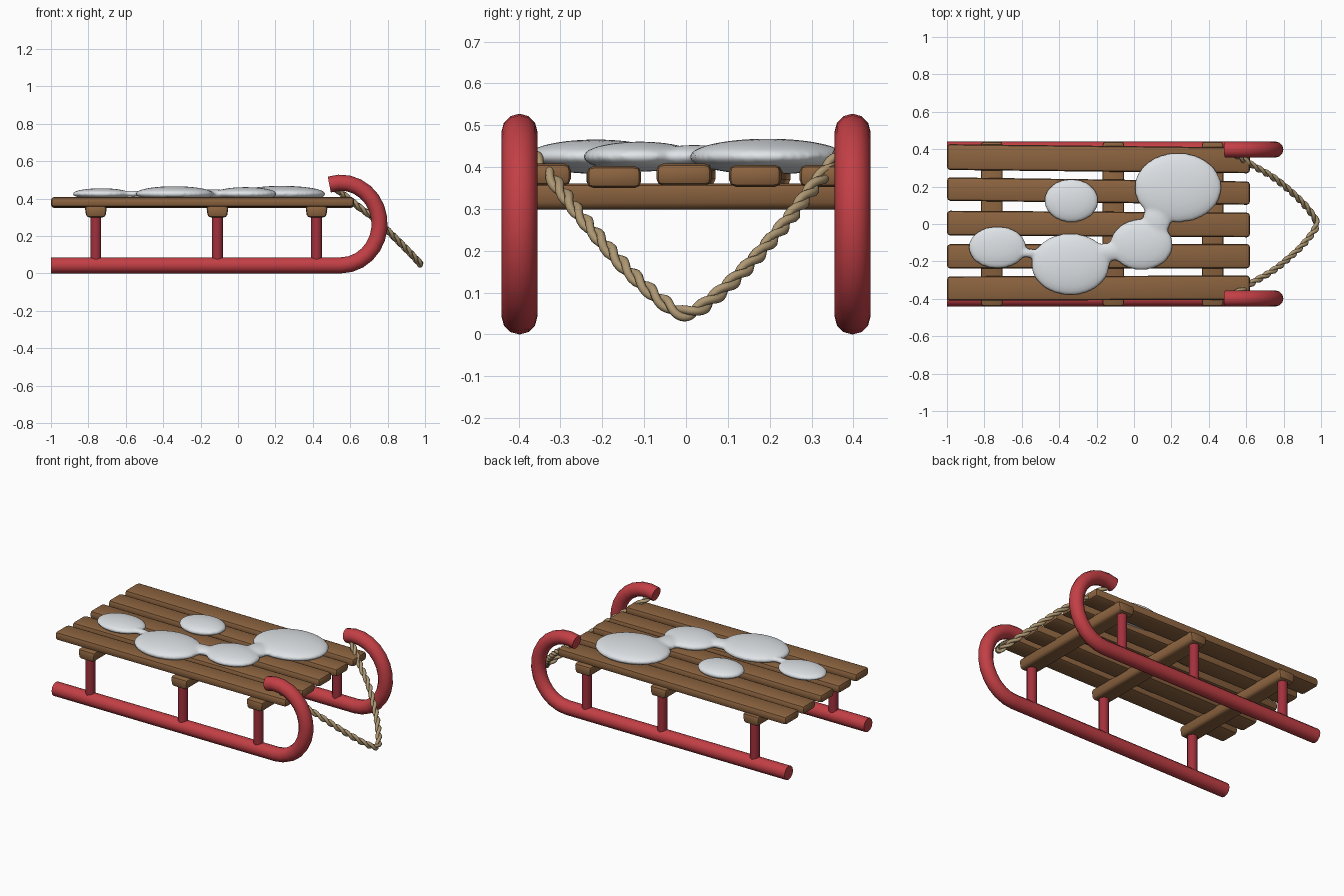
import bpy, bmesh
from math import sin, cos, pi, radians
from mathutils import Vector, Matrix

if "Cube" in bpy.data.objects:
    bpy.data.objects.remove(bpy.data.objects["Cube"])


def material(name, rgb):
    m = bpy.data.materials.new(name)
    m.use_nodes = True
    m.diffuse_color = (*rgb, 1)
    m.node_tree.nodes["Principled BSDF"].inputs["Base Color"].default_value = (*rgb, 1)
    return m


RED = material("runner red", (0.54, 0.05, 0.06))
DARK_RED = material("post red", (0.36, 0.03, 0.045))
WOOD = material("brown wood", (0.26, 0.125, 0.05))
SNOW = material("snow white", (0.76, 0.79, 0.82))
ROPE = material("tan rope", (0.42, 0.31, 0.17))


def finish(obj, mat, angle=40):
    obj.data.materials.clear()
    obj.data.materials.append(mat)
    bpy.ops.object.select_all(action='DESELECT')
    obj.select_set(True)
    bpy.context.view_layer.objects.active = obj
    bpy.ops.object.shade_smooth_by_angle(angle=radians(angle))
    return obj


def from_bmesh(name, bm):
    me = bpy.data.meshes.new(name)
    bm.to_mesh(me)
    bm.free()
    obj = bpy.data.objects.new(name, me)
    bpy.context.collection.objects.link(obj)
    return obj


def tube(name, points, radius, mat, resolution):
    """Sweep a round section along a list of points."""
    cu = bpy.data.curves.new(name, 'CURVE')
    cu.dimensions = '3D'
    cu.bevel_depth = radius
    cu.bevel_resolution = resolution
    cu.use_fill_caps = True
    sp = cu.splines.new('POLY')
    sp.points.add(len(points) - 1)
    for p, co in zip(sp.points, points):
        p.co = (*co, 1)
    obj = bpy.data.objects.new(name, cu)
    bpy.context.collection.objects.link(obj)
    bpy.ops.object.select_all(action='DESELECT')
    obj.select_set(True)
    bpy.context.view_layer.objects.active = obj
    bpy.ops.object.convert(target='MESH')
    return finish(bpy.context.view_layer.objects.active, mat, 50)


def beam(name, centre, size, bevel, mat, shape=None):
    """Rounded box, with an optional per-vertex reshape before bevelling."""
    bm = bmesh.new()
    bmesh.ops.create_cube(bm, size=1)
    for v in bm.verts:
        v.co = Vector(centre) + Vector(a * b for a, b in zip(v.co, size))
        if shape:
            shape(v)
    bmesh.ops.bevel(bm, geom=bm.edges[:], offset=bevel, segments=2,
                    profile=0.5, affect='EDGES')
    return finish(from_bmesh(name, bm), mat)


# Runners with curled fronts
R = 0.043
runner = [(-1, R), (-0.3, R), (0.3, R)]
for i in range(15):
    a = radians(-90 + i * 14.1)
    runner.append((0.55 + 0.207 * cos(a), 0.264 + 0.221 * sin(a)))
for side, y in (("right", -0.398), ("left", 0.398)):
    tube(side + "_runner", [(x, y, z) for x, z in runner], R, RED, 4)

# Crossbars and posts
for i, x in enumerate((-0.76, -0.11, 0.42)):
    def narrow_bottom(v, x=x):
        if v.co.z < 0.33:
            v.co.x = x + (v.co.x - x) * 0.85
    beam(f"crossbar_{i}", (x, 0, 0.33), (0.12, 0.88, 0.062), 0.016, WOOD, narrow_bottom)
    for side, y in (("right", -0.395), ("left", 0.395)):
        bm = bmesh.new()
        bmesh.ops.create_cone(bm, cap_ends=True, segments=10, radius1=0.03,
                              radius2=0.03, depth=0.25,
                              matrix=Matrix.Translation((x, y, 0.185)))
        finish(from_bmesh(f"{side}_post_{i}", bm), DARK_RED)

# Seat planks: y at the back, y at the front, width, height
planks = [(-0.345, -0.34, 0.13, 0.382), (-0.173, -0.172, 0.13, 0.376),
          (0.005, -0.005, 0.132, 0.382), (0.187, 0.165, 0.125, 0.379),
          (0.358, 0.34, 0.138, 0.379)]
for i, (back, front, width, z) in enumerate(planks):
    def skew(v, back=back, front=front):
        v.co.y += back if v.co.x < 0 else front
    beam(f"seat_plank_{i}", (-0.19, 0, z), (1.62, width, 0.053), 0.017, WOOD, skew)

# Snow patches melted together: x, y, x radius, y radius, half height
patches = [(0.235, 0.195, 0.235, 0.188, 0.043), (0.04, -0.11, 0.17, 0.138, 0.036),
           (-0.34, -0.215, 0.212, 0.167, 0.041), (-0.73, -0.125, 0.157, 0.115, 0.03),
           (-0.335, 0.125, 0.147, 0.118, 0.034), (0.12, 0.02, 0.075, 0.1, 0.028),
           (-0.14, -0.15, 0.1, 0.05, 0.025), (-0.565, -0.155, 0.07, 0.025, 0.018)]
bm = bmesh.new()
for x, y, rx, ry, h in patches:
    bmesh.ops.create_uvsphere(bm, u_segments=32, v_segments=16, radius=1,
                              matrix=Matrix.Translation((x, y, 0.425))
                              @ Matrix.Diagonal((rx, ry, h, 1)))
snow = from_bmesh("snow_patches", bm)
remesh = snow.modifiers.new("merge", 'REMESH')
remesh.mode = 'VOXEL'
remesh.voxel_size = 0.011
smooth = snow.modifiers.new("soften", 'SMOOTH')
smooth.factor = 0.5
smooth.iterations = 5
bpy.context.view_layer.objects.active = snow
bpy.ops.object.modifier_apply(modifier="merge")
bpy.ops.object.modifier_apply(modifier="soften")
finish(snow, SNOW, 80)

# Pull rope: half path mirrored, then two twisted strands
half = [Vector(p) for p in ((0.51, 0.395, 0.465), (0.57, 0.355, 0.415),
                            (0.64, 0.31, 0.36), (0.75, 0.245, 0.275),
                            (0.87, 0.145, 0.16), (0.95, 0.055, 0.078))]
knots = half + [Vector((0.975, 0, 0.05))] + [Vector((p.x, -p.y, p.z)) for p in reversed(half)]
path = []
STEPS = 14
for i in range(len(knots) - 1):
    p0, p1 = knots[max(i - 1, 0)], knots[i]
    p2, p3 = knots[i + 1], knots[min(i + 2, len(knots) - 1)]
    for s in range(STEPS):
        t = s / STEPS
        path.append(0.5 * (2 * p1 + (p2 - p0) * t
                           + (2 * p0 - 5 * p1 + 4 * p2 - p3) * t * t
                           + (3 * p1 - p0 - 3 * p2 + p3) * t ** 3))
path.append(knots[-1])
for strand in range(2):
    pts, length = [], 0
    for i, p in enumerate(path):
        ahead, behind = path[min(i + 1, len(path) - 1)], path[max(i - 1, 0)]
        d = (ahead - behind).normalized()
        u = d.cross(Vector((0.6, 0, 0.8))).normalized()
        w = d.cross(u)
        length += (p - behind).length
        a = 2 * pi * length / 0.11 + strand * pi
        pts.append(p + 0.009 * (u * cos(a) + w * sin(a)))
    tube(f"rope_strand_{strand}", pts, 0.0105, ROPE, 2)
